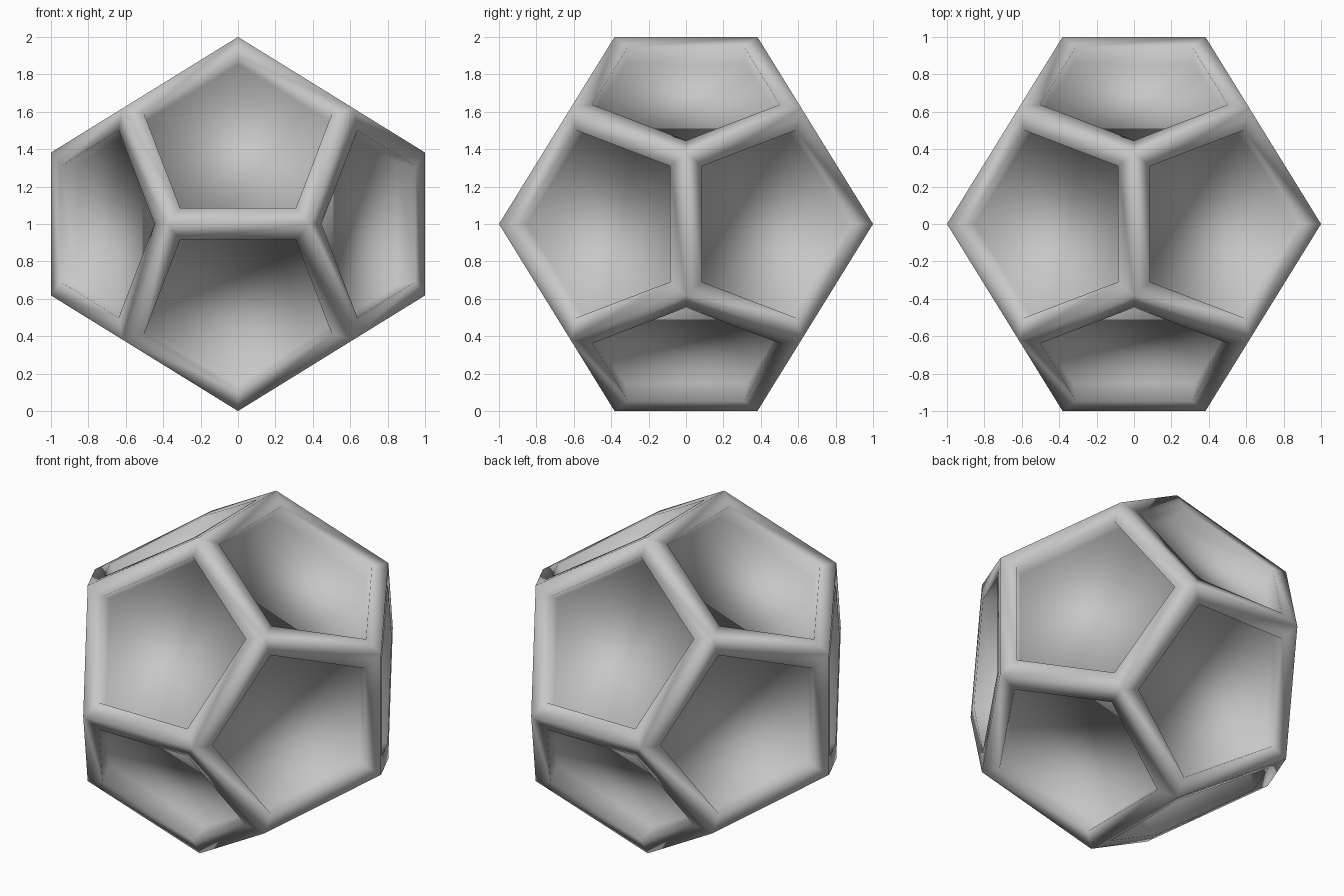
import bpy
import bmesh
from itertools import product
from mathutils import Vector

cube = bpy.data.objects.get("Cube")
if cube:
    bpy.data.objects.remove(cube, do_unlink=True)

LIFT = Vector((0, 0, 1))
RIM = 0.81      # pentagon opening relative to the full face
FLOOR = 0.853   # recess floors lie on a smaller dodecahedron

grey = bpy.data.materials.new("warm_grey")
grey.use_nodes = True
colour = (0.57, 0.57, 0.57, 1)
grey.diffuse_color = colour
grey.node_tree.nodes["Principled BSDF"].inputs["Base Color"].default_value = colour


def dodecahedron():
    """Regular dodecahedron as a bmesh with twelve pentagons."""
    g = (5 ** 0.5 - 1) / 2
    bm = bmesh.new()
    for s in product((-g, g), repeat=3):
        bm.verts.new(s)
    for a, b in product((-1, 1), repeat=2):
        p = (a * g * g, b, 0)
        for k in range(3):
            bm.verts.new(p[-k:] + p[:-k] if k else p)
    bmesh.ops.convex_hull(bm, input=bm.verts[:])
    bmesh.ops.dissolve_limit(bm, angle_limit=0.05, verts=bm.verts[:], edges=bm.edges[:])
    bmesh.ops.recalc_face_normals(bm, faces=bm.faces[:])
    bm.normal_update()
    return bm


def band(bm, outer, inner):
    """Quads joining two matching loops."""
    n = len(outer)
    for i in range(n):
        j = (i + 1) % n
        bm.faces.new((outer[i], outer[j], inner[j], inner[i]))


base = dodecahedron()

# One shell: flat rim, steep wall and sunken floor on each face, all smooth
shell = bmesh.new()
corner = {v: shell.verts.new(v.co + LIFT) for v in base.verts}
for f in base.faces:
    c = f.calc_center_median()
    rim = [shell.verts.new(c.lerp(v.co, RIM) + LIFT) for v in f.verts]
    low = [shell.verts.new(v.co * FLOOR + LIFT) for v in f.verts]
    band(shell, [corner[v] for v in f.verts], rim)
    band(shell, rim, low)
    shell.faces.new(low)
base.free()

for f in shell.faces:
    f.smooth = True
shell.normal_update()
mesh = bpy.data.meshes.new("recessed_dodecahedron")
shell.to_mesh(mesh)
shell.free()
mesh.materials.append(grey)
obj = bpy.data.objects.new("recessed_dodecahedron", mesh)
bpy.context.collection.objects.link(obj)
